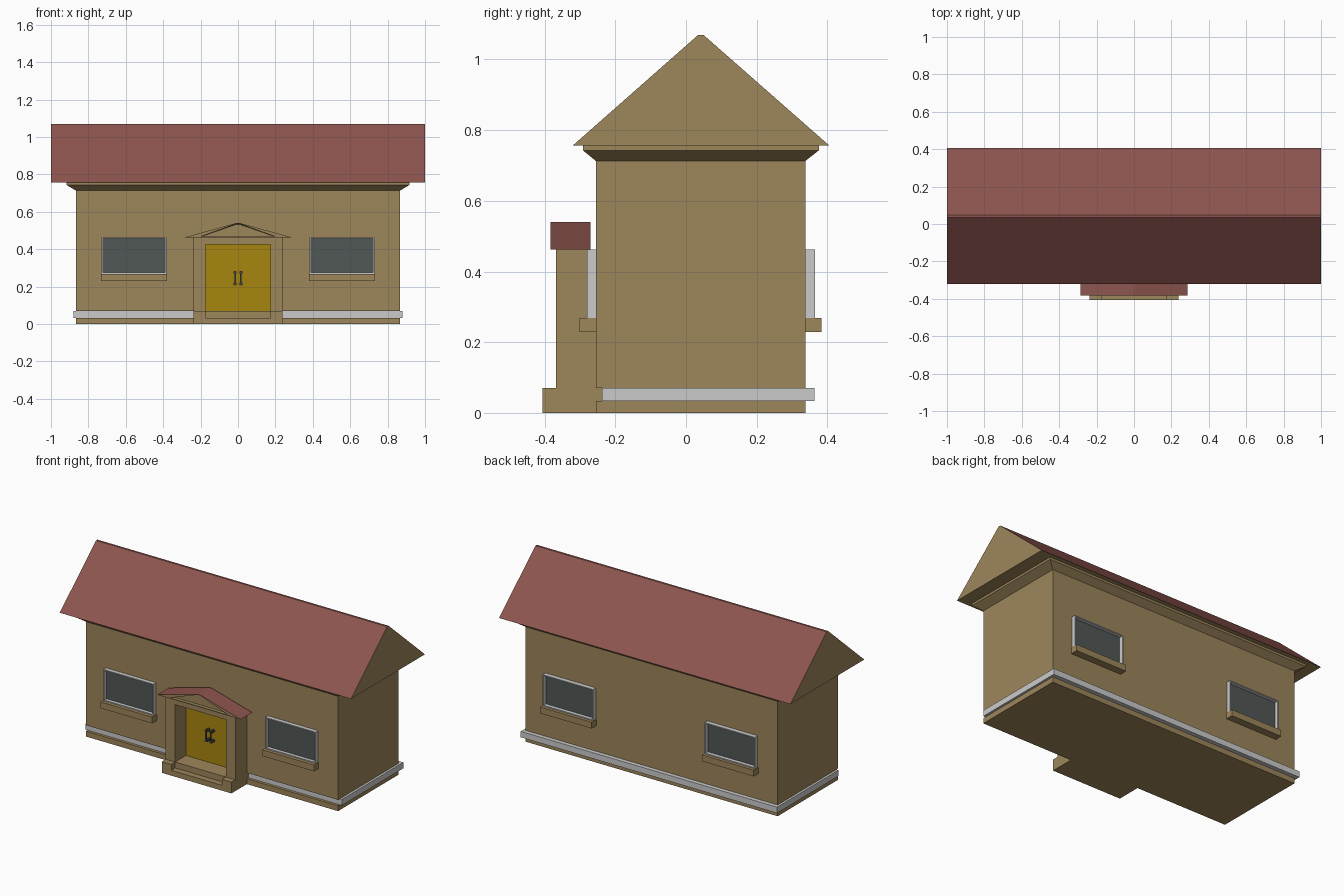
import bpy, bmesh
from math import sin, cos, tau
from mathutils import Vector

if "Cube" in bpy.data.objects:
    bpy.data.objects.remove(bpy.data.objects["Cube"])


def material(name, rgb):
    m = bpy.data.materials.new(name)
    m.diffuse_color = (*rgb, 1)
    m.use_nodes = True
    m.node_tree.nodes["Principled BSDF"].inputs["Base Color"].default_value = m.diffuse_color
    return m


STONE = material("sandstone", (0.34, 0.237, 0.105))
RED = material("roof_red", (0.268, 0.09, 0.077))
GOLD = material("door_gold", (0.388, 0.236, 0.005))
GLASS = material("window_glass", (0.081, 0.099, 0.093))
DARK = material("handle_dark", (0.06, 0.06, 0.06))
TRIM = material("trim_grey", (0.8, 0.8, 0.8))


def finish(name, bm, *mats):
    bmesh.ops.recalc_face_normals(bm, faces=bm.faces)
    me = bpy.data.meshes.new(name)
    bm.to_mesh(me)
    bm.free()
    for m in mats:
        me.materials.append(m)
    ob = bpy.data.objects.new(name, me)
    bpy.context.collection.objects.link(ob)
    return ob


def extruded(points, axis, a, b):
    """Extrude a (horizontal, z) profile along x or y from a to b."""
    bm = bmesh.new()
    place = (lambda h, z: (a, h, z)) if axis == "x" else (lambda h, z: (h, a, z))
    face = bm.faces.new([bm.verts.new(place(*p)) for p in points])
    top = bmesh.ops.extrude_face_region(bm, geom=[face])["geom"]
    move = Vector((b - a, 0, 0) if axis == "x" else (0, b - a, 0))
    bmesh.ops.translate(bm, vec=move, verts=[v for v in top if isinstance(v, bmesh.types.BMVert)])
    bmesh.ops.recalc_face_normals(bm, faces=bm.faces)
    return bm


def rect(x0, x1, z0, z1):
    return [(x0, z0), (x1, z0), (x1, z1), (x0, z1)]


def box(name, x0, x1, y0, y1, z0, z1, mat):
    return finish(name, extruded(rect(x0, x1, z0, z1), "y", y0, y1), mat)


def paint_slopes(bm):
    for f in bm.faces:
        f.material_index = 1 if f.normal.z > 0.1 else 0


FRONT, BACK, MID, HALF = -0.255, 0.338, 0.042, 0.866

# Plinth, grey band and walls
box("plinth", -HALF, HALF, FRONT, BACK, 0, 0.033, STONE)
box("base_band", -0.88, 0.88, -0.238, 0.364, 0.033, 0.07, TRIM)
box("walls", -HALF, HALF, FRONT, BACK, 0.07, 0.715, STONE)

# Cornice flaring out under the roof
bm = bmesh.new()
rings = []
for hx, y0, y1, z in ((HALF, FRONT, BACK, 0.713), (0.917, -0.292, 0.376, 0.743),
                      (0.917, -0.292, 0.376, 0.758)):
    rings.append([bm.verts.new(p) for p in
                  ((-hx, y0, z), (hx, y0, z), (hx, y1, z), (-hx, y1, z))])
for lo, hi in zip(rings, rings[1:]):
    for i in range(4):
        j = (i + 1) % 4
        bm.faces.new((lo[i], lo[j], hi[j], hi[i]))
bm.faces.new(rings[0])
bm.faces.new(rings[-1])
finish("cornice", bm, STONE)

# Main gable roof: red slopes, stone gables and soffit
bm = extruded([(-0.32, 0.757), (0.405, 0.757), (MID + 0.007, 1.07), (MID - 0.007, 1.07)],
              "x", -1, 1)
paint_slopes(bm)
finish("main_roof", bm, STONE, RED)

# Porch steps: notched front and raised floor
W, D = 0.239, 0.174
bm = extruded([(-W, 0), (W, 0), (W, 0.07), (D, 0.07), (D, 0.033),
               (-D, 0.033), (-D, 0.07), (-W, 0.07)], "y", -0.406, -0.368)
finish("porch_step", bm, STONE)
box("porch_floor", -W, W, -0.368, -0.237, 0, 0.07, STONE)

# Porch surround
bm = extruded([(-W, 0.07), (-D, 0.07), (-D, 0.426), (D, 0.426),
               (D, 0.07), (W, 0.07), (W, 0.463), (-W, 0.463)], "y", -0.368, FRONT)
finish("porch_surround", bm, STONE)

# Porch roof with a sunken pediment
bm = extruded([(-0.286, 0.463), (0.286, 0.463), (0.01, 0.54), (-0.01, 0.54)],
              "y", -0.383, -0.27)
paint_slopes(bm)
front = [f for f in bm.faces if f.normal.y < -0.9]
bmesh.ops.inset_individual(bm, faces=front, thickness=0.004)
for v in front[0].verts:
    s = 1 if v.co.x > 0 else -1
    v.co.x, v.co.z = (s * 0.2, 0.467) if v.co.z < 0.5 else (s * 0.008, 0.537)
bmesh.ops.inset_individual(bm, faces=front, thickness=0.004, depth=-0.02)
finish("porch_roof", bm, STONE, RED)

# Door and its pair of pull handles
box("door", -D, D, -0.262, -0.25, 0.07, 0.426, GOLD)
for side, s in (("left", -1), ("right", 1)):
    x = s * 0.016
    box(f"{side}_handle_bar", x - 0.004, x + 0.004, -0.294, -0.286, 0.212, 0.28, DARK)
    for part, z in (("lower", 0.215), ("upper", 0.275)):
        disc = [(x + 0.009 * cos(i * tau / 8), z + 0.009 * sin(i * tau / 8)) for i in range(8)]
        finish(f"{side}_handle_{part}_mount", extruded(disc, "y", -0.292, -0.26), DARK)


# Windows: frame, glass and sill on both long walls
def window(name, cx, wall, out, depth):
    hw, z0, z1 = 0.173, 0.268, 0.463
    bm = extruded(rect(cx - hw, cx + hw, z0, z1), "y", wall, wall + out * depth)
    face = [f for f in bm.faces if f.normal.y * out > 0.9]
    bmesh.ops.inset_individual(bm, faces=face, thickness=0.009)
    bmesh.ops.inset_individual(bm, faces=face, thickness=0.00001, depth=0.004 - depth)
    face[0].material_index = 1
    finish(name + "_window", bm, TRIM, GLASS)
    box(name + "_sill", cx - 0.177, cx + 0.177, wall, wall + out * 0.046, 0.229, 0.268, STONE)


for side, cx in (("left", -0.556), ("right", 0.556)):
    window("front_" + side, cx, FRONT, -1, 0.025)
    window("back_" + side, cx, BACK, 1, 0.027)
